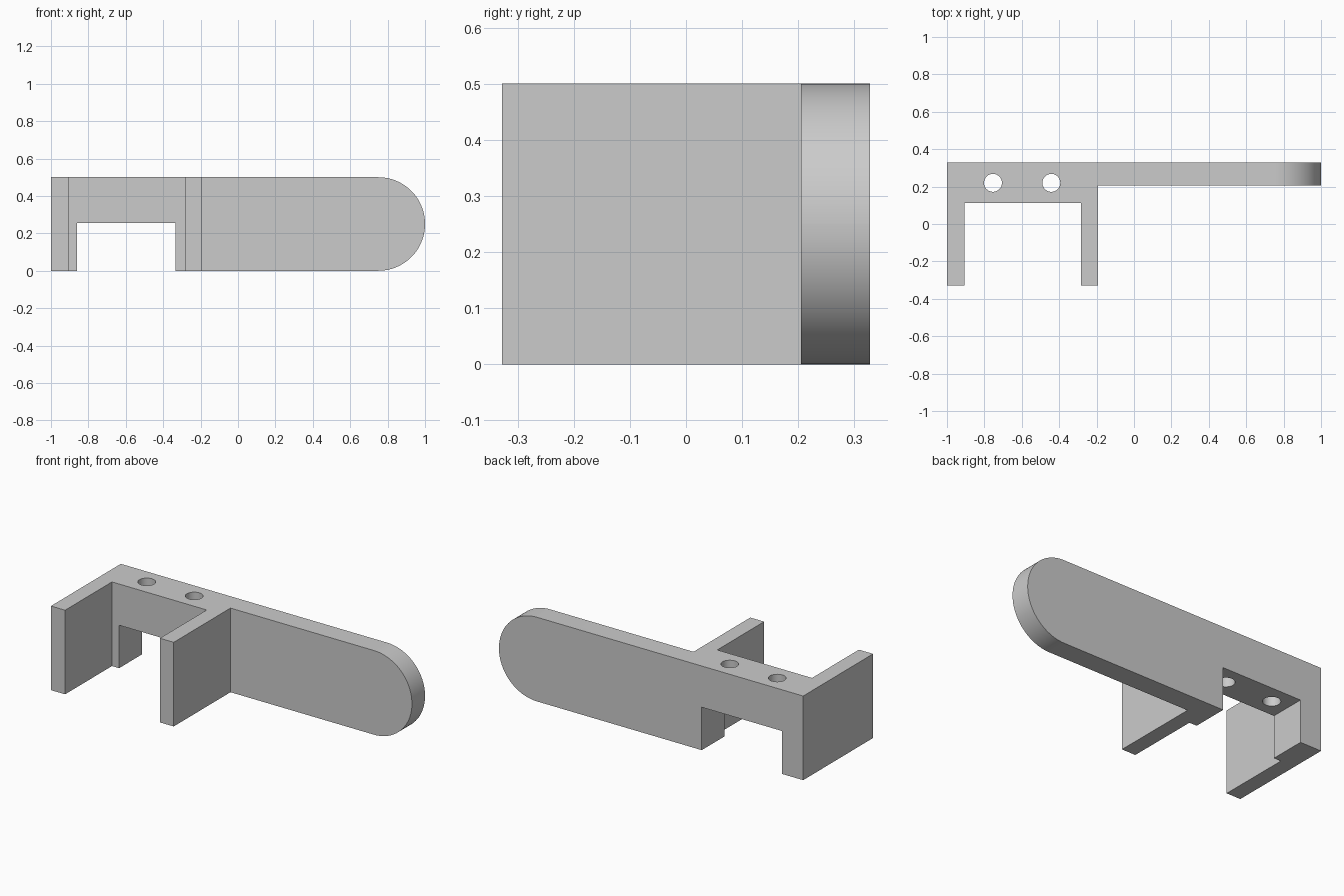
import bpy, bmesh
from mathutils import Matrix

cube = bpy.data.objects.get("Cube")
if cube:
    bpy.data.objects.remove(cube, do_unlink=True)

HEIGHT = 0.5
BACK, FRONT = 0.328, -0.328

grey = bpy.data.materials.new("plain grey")
grey.use_nodes = True
colour = (0.6, 0.6, 0.6, 1)
grey.diffuse_color = colour
grey.node_tree.nodes["Principled BSDF"].inputs["Base Color"].default_value = colour


def make_object(name, bm):
    mesh = bpy.data.meshes.new(name)
    bmesh.ops.recalc_face_normals(bm, faces=bm.faces)
    bm.to_mesh(mesh)
    bm.free()
    mesh.materials.append(grey)
    obj = bpy.data.objects.new(name, mesh)
    bpy.context.collection.objects.link(obj)
    return obj


def box_cutter(name, low, high):
    bm = bmesh.new()
    bmesh.ops.create_cube(bm, size=1)
    for v in bm.verts:
        v.co = [l if c < 0 else h for c, l, h in zip(v.co, low, high)]
    return make_object(name, bm)


def hole_cutter(name, x, y, radius):
    bm = bmesh.new()
    bmesh.ops.create_cone(bm, cap_ends=True, segments=48, radius1=radius, radius2=radius,
                          depth=2, matrix=Matrix.Translation((x, y, 0)))
    return make_object(name, bm)


# Plan outline of the two-armed clamp and the long blade, extruded upward
plan = [(-1, BACK), (-1, FRONT), (-0.907, FRONT), (-0.907, 0.112), (-0.284, 0.112),
        (-0.284, FRONT), (-0.193, FRONT), (-0.193, 0.205), (1, 0.205), (1, BACK)]
bm = bmesh.new()
base = bm.faces.new([bm.verts.new((x, y, 0)) for x, y in plan])
top = bmesh.ops.extrude_face_region(bm, geom=[base])["geom"]
bmesh.ops.translate(bm, vec=(0, 0, HEIGHT),
                    verts=[g for g in top if isinstance(g, bmesh.types.BMVert)])

# Rounded blade tip
tip = [e for e in bm.edges if all(v.co.x > 0.99 for v in e.verts)
       and abs(e.verts[0].co.z - e.verts[1].co.z) < 0.01]
bmesh.ops.bevel(bm, geom=tip, offset=HEIGHT / 2 - 0.0005, segments=24, profile=0.5,
                affect='EDGES', clamp_overlap=False)
bracket = make_object("clamp_bracket", bm)

# Cable notch below the bridge and two screw holes through it
cutters = [box_cutter("notch_cutter", (-0.86, 0, -0.2), (-0.333, 0.6, 0.255)),
           hole_cutter("outer_hole_cutter", -0.754, 0.22, 0.048),
           hole_cutter("inner_hole_cutter", -0.442, 0.22, 0.048)]
for cutter in cutters:
    cutter.hide_render = True
    cut = bracket.modifiers.new(cutter.name, 'BOOLEAN')
    cut.operation = 'DIFFERENCE'
    cut.solver = 'EXACT'
    cut.object = cutter

# Apply the cuts and drop the cutters
bpy.context.view_layer.update()
result = bpy.data.meshes.new_from_object(
    bracket.evaluated_get(bpy.context.evaluated_depsgraph_get()))
bracket.modifiers.clear()
bracket.data = result
for cutter in cutters:
    bpy.data.objects.remove(cutter, do_unlink=True)

# Smooth curves, crisp corners
bpy.context.view_layer.objects.active = bracket
bracket.select_set(True)
bpy.ops.object.shade_smooth_by_angle(angle=0.5)
